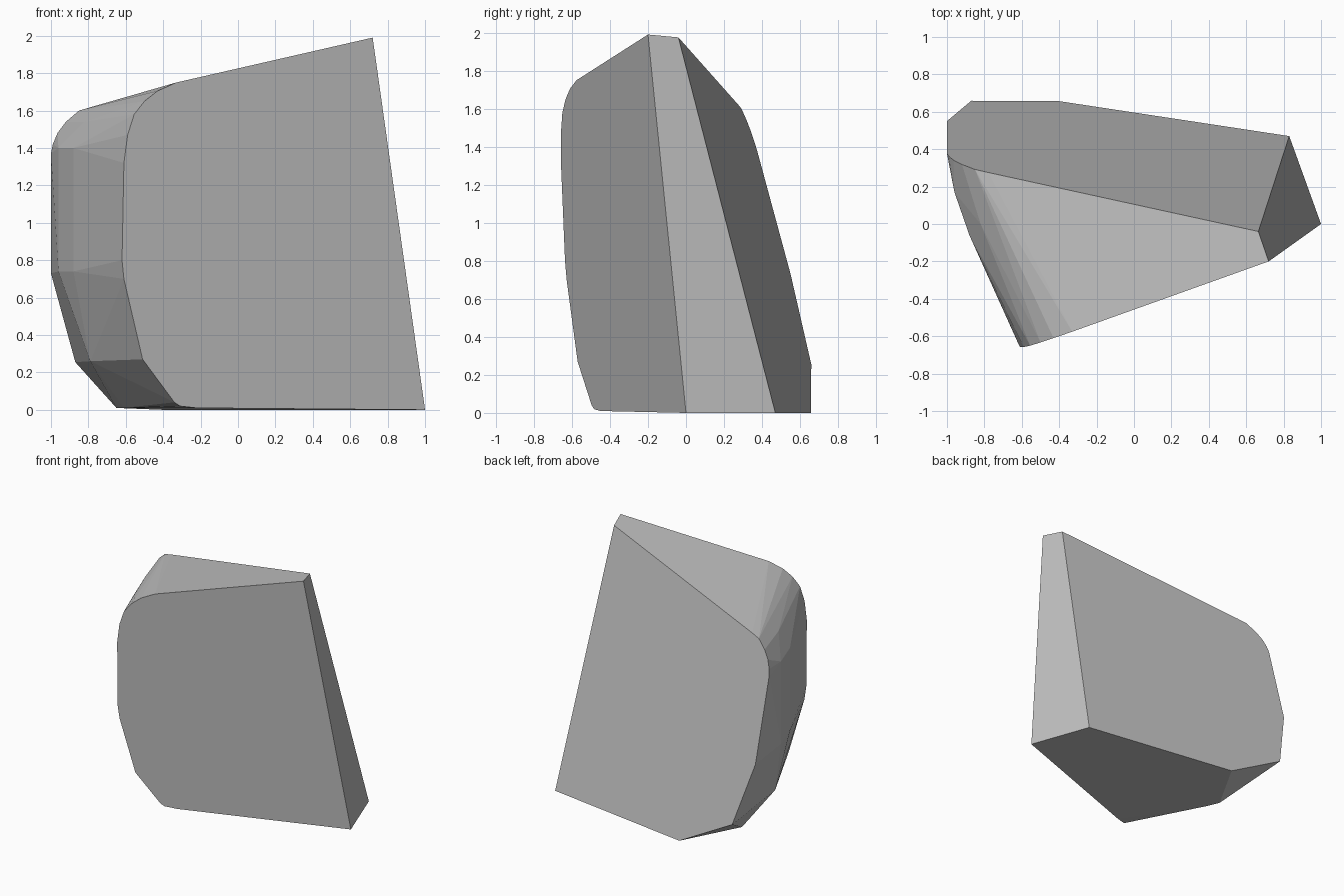
import bpy
import bmesh

if "Cube" in bpy.data.objects:
    bpy.data.objects.remove(bpy.data.objects["Cube"])

grey = bpy.data.materials.new("stone grey")
grey.diffuse_color = (0.52, 0.52, 0.52, 1)
grey.use_nodes = True
grey.node_tree.nodes["Principled BSDF"].inputs["Base Color"].default_value = grey.diffuse_color


def front_plane(x, z):
    return x, 0.3688 * (x - 1) - 0.0486 * z, z


def back_plane(x, z):
    return x, 0.596 - 0.1518 * x - 0.2709 * z, z


# Outline of the flat front face (x, z)
front = [(0.72, 1.99), (-0.33, 1.75), (-0.43, 1.705), (-0.50, 1.65),
         (-0.555, 1.58), (-0.59, 1.47), (-0.61, 1.32), (-0.62, 0.80),
         (-0.61, 0.70), (-0.51, 0.27), (-0.34, 0.04), (-0.31, 0.02),
         (-0.22, 0.01), (1.0, 0.0)]

# Outline of the flat back face (x, z)
back = [(0.665, 1.975), (-0.78, 1.62), (-0.85, 1.60), (-0.92, 1.54),
        (-0.965, 1.48), (-0.99, 1.42), (-1.0, 1.37), (-1.0, 0.73),
        (-0.87, 0.255), (-0.40, 0.0), (0.83, 0.0)]

# Points where the rounded left side bulges between the two faces
bulge = [(-0.96, 0.17, 1.40), (-0.96, 0.17, 0.74),
         (-0.88, -0.06, 1.40), (-0.88, -0.06, 0.74),
         (-0.82, 0.0, 1.54), (-0.79, 0.0, 0.26),
         (-0.65, 0.22, 0.01), (-0.61, 0.126, 0.01)]

# Solid convex block wrapped around the outlines
bm = bmesh.new()
points = [front_plane(*p) for p in front] + [back_plane(*p) for p in back] + bulge
for p in points:
    bm.verts.new(p)
hull = bmesh.ops.convex_hull(bm, input=bm.verts[:])
bmesh.ops.delete(bm, geom=[v for v in bm.verts if not v.link_faces], context='VERTS')

# Merge the hull triangles into clean flat facets
bmesh.ops.dissolve_limit(bm, angle_limit=0.02, verts=bm.verts[:], edges=bm.edges[:])
bmesh.ops.recalc_face_normals(bm, faces=bm.faces[:])

mesh = bpy.data.meshes.new("rock_block")
bm.to_mesh(mesh)
bm.free()
mesh.materials.append(grey)
rock = bpy.data.objects.new("rock_block", mesh)
bpy.context.collection.objects.link(rock)
